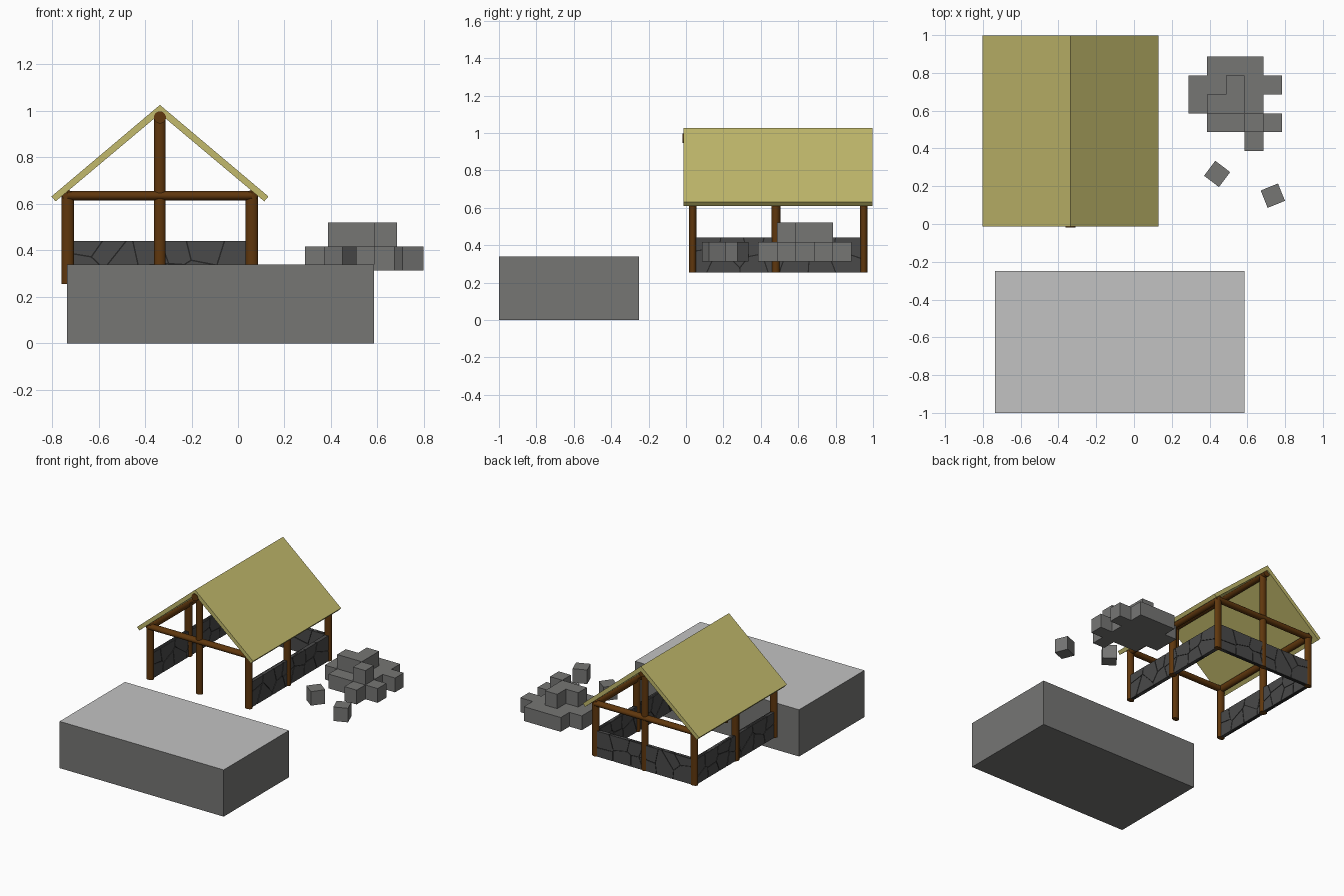
import bpy, bmesh, math, random
from mathutils import Matrix, Vector

cube = bpy.data.objects.get("Cube")
if cube:
    bpy.data.objects.remove(cube, do_unlink=True)


def material(name, rgb):
    m = bpy.data.materials.new(name)
    m.use_nodes = True
    m.diffuse_color = (*rgb, 1)
    m.node_tree.nodes["Principled BSDF"].inputs["Base Color"].default_value = (*rgb, 1)
    return m


ROCK = material("grey rock", (0.18, 0.18, 0.175))
PALE = material("pale slab top", (0.54, 0.54, 0.54))
WOOD = material("brown wood", (0.115, 0.038, 0.004))
THATCH = material("straw yellow", (0.54, 0.49, 0.15))
STONE = material("dark wall stone", (0.068, 0.068, 0.068))
MORTAR = material("black mortar", (0.018, 0.018, 0.018))


def add(name, bm, *mats):
    mesh = bpy.data.meshes.new(name)
    bm.to_mesh(mesh)
    bm.free()
    for m in mats:
        mesh.materials.append(m)
    ob = bpy.data.objects.new(name, mesh)
    bpy.context.collection.objects.link(ob)
    return ob


def box(name, center, size, *mats, turn=0):
    bm = bmesh.new()
    place = (Matrix.Translation(center) @ Matrix.Rotation(math.radians(turn), 4, 'Z')
             @ Matrix.Diagonal((*size, 1)))
    bmesh.ops.create_cube(bm, size=1, matrix=place)
    if len(mats) > 1:
        for f in bm.faces:
            f.material_index = int(f.normal.z > 0.5)
    return add(name, bm, *mats)


def log(name, start, end, rx=0.026, ry=0.026):
    """Round timber between two points."""
    a, b = Vector(start), Vector(end)
    turn = (b - a).to_track_quat('Z', 'Y').to_matrix().to_4x4()
    bm = bmesh.new()
    bmesh.ops.create_cone(bm, cap_ends=True, segments=20, radius1=1, radius2=1, depth=1,
                          matrix=Matrix.Translation((a + b) / 2) @ turn
                          @ Matrix.Diagonal((rx, ry, (b - a).length, 1)))
    ob = add(name, bm, WOOD)
    bpy.ops.object.select_all(action='DESELECT')
    ob.select_set(True)
    bpy.context.view_layer.objects.active = ob
    bpy.ops.object.shade_smooth_by_angle()
    return ob


# Large slab
box("foundation_block", (-0.075, -0.625, 0.17), (1.32, 0.75, 0.34), ROCK, PALE)

# Timber frame
LEFT, MID, RIGHT = -0.733, -0.336, 0.06
FRONT, BACK, BASE, BEAM, RIDGE = 0.036, 0.95, 0.255, 0.635, 0.972
for side, x in (("right", LEFT), ("left", RIGHT)):
    for end, y in (("front", FRONT), ("middle", 0.48), ("back", BACK)):
        log(f"{side}_{end}_post", (x, y, BASE), (x, y, 0.645), 0.027,
            0.024 if end == "middle" else 0.02)
    log(f"{side}_wall_plate", (x, FRONT - 0.015, BEAM), (x, BACK + 0.015, BEAM), 0.022, 0.025)
for end, y in (("front", FRONT), ("back", BACK)):
    log(f"{end}_center_post", (MID, y, BASE), (MID, y, RIDGE), 0.025, 0.02)
    log(f"{end}_tie_beam", (LEFT, y, BEAM), (RIGHT, y, BEAM), 0.025, 0.02)
log("ridge_beam", (MID, -0.018, RIDGE), (MID, 0.99, RIDGE))

# Gable roof, one profile pulled along the ridge
half = [(0.467, 0.632), (0.449, 0.611)]
profile = [(0, 1.026), *half, (0, 0.988)] + [(-x, z) for x, z in reversed(half)]
bm = bmesh.new()
verts = [bm.verts.new((MID + x, -0.014, z)) for x, z in profile]
r = bmesh.ops.extrude_face_region(bm, geom=[bm.faces.new(verts)])
bmesh.ops.translate(bm, vec=(0, 1.012, 0),
                    verts=[v for v in r["geom"] if isinstance(v, bmesh.types.BMVert)])
bmesh.ops.recalc_face_normals(bm, faces=bm.faces)
add("thatched_roof", bm, THATCH)


# Low walls: mortar core with irregular fitted stones standing slightly proud
def stone_wall(name, center, length, turn, seed):
    rng = random.Random(seed)
    height, gap = 0.185, 0.003
    box(name + "_mortar", center, (length, 0.022, height), MORTAR, turn=turn)
    columns = round(length / 0.13)
    seeds = [Vector(((i + rng.uniform(0.1, 0.9)) / columns * length - length / 2, 0,
                     (j + rng.uniform(0.1, 0.9) - 1) * height / 2))
             for i in range(columns) for j in range(2)]
    stones = bmesh.new()
    for s in seeds:
        cell = bmesh.new()
        cell.faces.new([cell.verts.new((x * length / 2, 0, z * height / 2))
                        for x, z in ((-1, -1), (1, -1), (1, 1), (-1, 1))])
        for other in seeds:
            if other is not s:
                out = (other - s).normalized()
                bmesh.ops.bisect_plane(cell, geom=cell.verts[:] + cell.edges[:] + cell.faces[:],
                                       plane_co=(s + other) / 2 - out * gap, plane_no=out,
                                       clear_outer=True)
        piece = bpy.data.meshes.new("piece")
        cell.to_mesh(piece)
        cell.free()
        stones.from_mesh(piece)
        bpy.data.meshes.remove(piece)
    bmesh.ops.transform(stones, verts=stones.verts, matrix=Matrix.Translation(center)
                        @ Matrix.Rotation(math.radians(turn), 4, 'Z'))
    solid = add(name + "_stones", stones, STONE).modifiers.new("thickness", 'SOLIDIFY')
    solid.thickness, solid.offset = 0.028, 0


stone_wall("right_wall", (LEFT, 0.493, 0.348), 0.9, 90, 3)
stone_wall("left_wall", (RIGHT, 0.493, 0.348), 0.9, 90, 8)
stone_wall("back_wall", (MID, BACK, 0.348), 0.78, 0, 5)

# Pile of cut blocks: columns filled in each row, back to front
SIZE = 0.099
lower = [(1, 2, 3), (0, 1, 2, 3, 4), (0, 1, 2, 3), (1, 2, 3, 4), (3,)]
upper = [(), (2,), (1, 2), (3,), ()]
for layer, rows in (("lower", lower), ("upper", upper)):
    z = 0.365 if layer == "lower" else 0.469
    for row, columns in enumerate(rows):
        for col in columns:
            box(f"{layer}_block_{row}_{col}", (0.338 + col * SIZE, 0.836 - row * 0.1, z),
                (SIZE, 0.1, 0.104), ROCK)

# Loose blocks
box("loose_block_a", (0.44, 0.265, 0.365), (SIZE, SIZE, 0.102), ROCK, turn=-37)
box("loose_block_b", (0.735, 0.15, 0.365), (SIZE, SIZE, 0.102), ROCK, turn=22)
